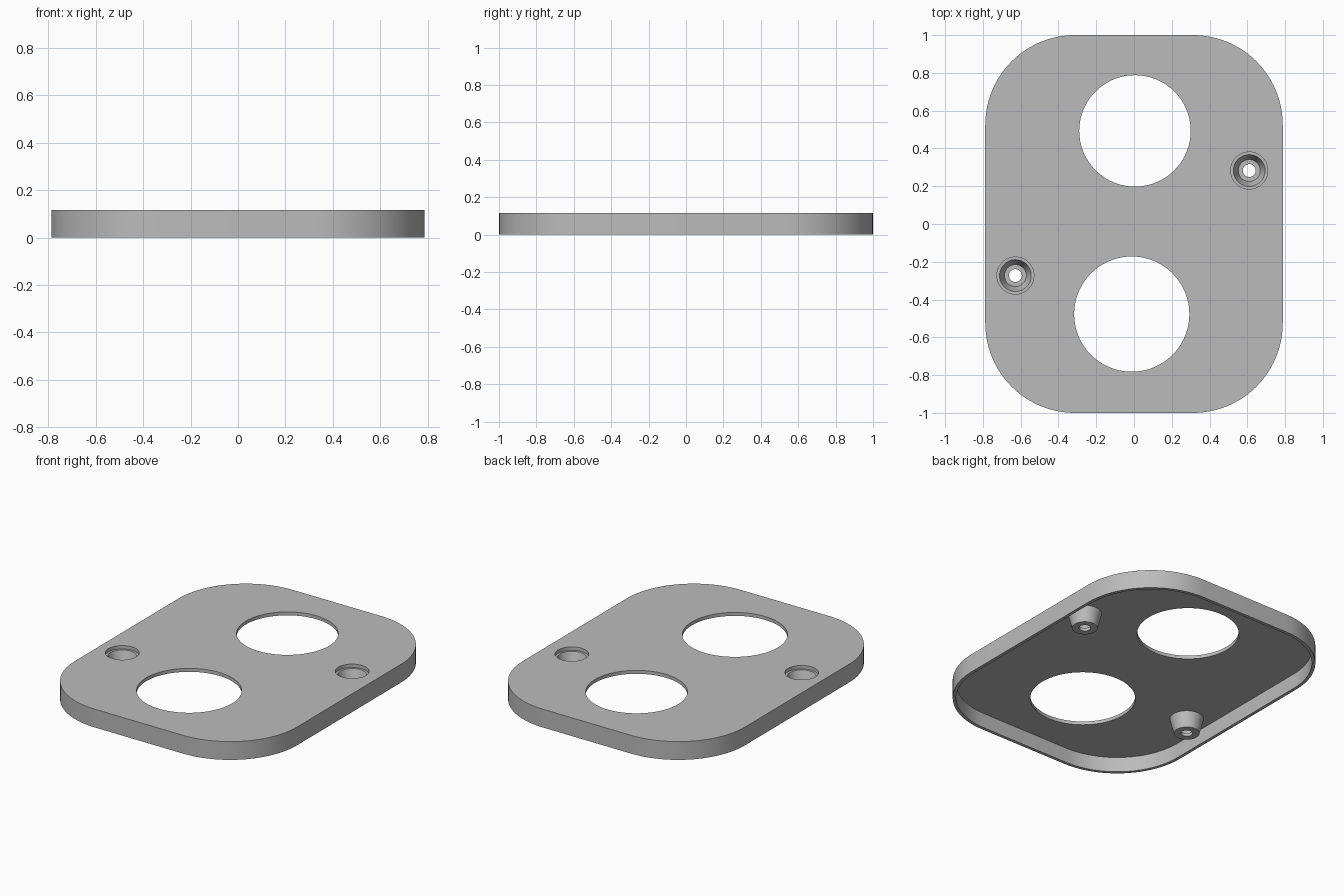
import bpy
import bmesh
from math import cos, sin, pi, tau, radians

if "Cube" in bpy.data.objects:
    bpy.data.objects.remove(bpy.data.objects["Cube"], do_unlink=True)

WIDTH, LENGTH, HEIGHT = 1.575, 2.0, 0.117
CORNER, WALL, PLATE_Z = 0.475, 0.02, 0.095
WINDOWS = [(0.005, 0.493, 0.295), (-0.012, -0.477, 0.305)]
SCREWS = [(0.61, 0.283), (-0.628, -0.273)]
RECESS = 0.098

grey = bpy.data.materials.new("plain grey")
grey.use_nodes = True
grey.diffuse_color = (0.5, 0.5, 0.5, 1)
grey.node_tree.nodes["Principled BSDF"].inputs["Base Color"].default_value = (0.5, 0.5, 0.5, 1)


def mesh_object(name, bm):
    bmesh.ops.recalc_face_normals(bm, faces=bm.faces)
    mesh = bpy.data.meshes.new(name)
    bm.to_mesh(mesh)
    bm.free()
    mesh.materials.append(grey)
    obj = bpy.data.objects.new(name, mesh)
    bpy.context.collection.objects.link(obj)
    return obj


def activate(obj):
    bpy.ops.object.select_all(action='DESELECT')
    obj.select_set(True)
    bpy.context.view_layer.objects.active = obj


def prism(name, outline, z0, z1):
    bm = bmesh.new()
    face = bm.faces.new([bm.verts.new((x, y, z0)) for x, y in outline])
    side = bmesh.ops.extrude_face_region(bm, geom=[face])["geom"]
    top = [v for v in side if isinstance(v, bmesh.types.BMVert)]
    bmesh.ops.translate(bm, verts=top, vec=(0, 0, z1 - z0))
    return mesh_object(name, bm)


def rounded_rect(inset, steps=24):
    r = CORNER - inset
    cx, cy = WIDTH / 2 - CORNER, LENGTH / 2 - CORNER
    points = []
    for q, (sx, sy) in enumerate([(1, 1), (-1, 1), (-1, -1), (1, -1)]):
        for i in range(steps + 1):
            a = (q + i / steps) * pi / 2
            points.append((sx * cx + r * cos(a), sy * cy + r * sin(a)))
    return points


def circle(x, y, r, steps=72):
    return [(x + r * cos(tau * i / steps), y + r * sin(tau * i / steps)) for i in range(steps)]


def cut(target, cutter):
    cutter.hide_render = True
    mod = target.modifiers.new("cut", 'BOOLEAN')
    mod.operation, mod.solver, mod.object = 'DIFFERENCE', 'EXACT', cutter
    activate(target)
    bpy.ops.object.modifier_apply(modifier=mod.name)
    bpy.data.objects.remove(cutter, do_unlink=True)


def smooth(obj):
    activate(obj)
    bpy.ops.object.shade_smooth_by_angle(angle=radians(30))


# Shallow cover, hollow underneath, with two large windows and two screw recesses
cover = prism("cover_plate", rounded_rect(0), 0, HEIGHT)
cut(cover, prism("cavity", rounded_rect(WALL), -0.1, PLATE_Z))
for x, y, r in WINDOWS + [(x, y, RECESS) for x, y in SCREWS]:
    cut(cover, prism("hole", circle(x, y, r), -0.1, 0.3))
smooth(cover)

# Tapered screw cups hanging below the recesses, each a turned closed profile
CUP = [(RECESS, PLATE_Z), (0.084, PLATE_Z), (0.058, 0.02),
       (0.034, 0.02), (0.034, 0), (0.074, 0)]
for name, (x, y) in zip(("left_screw_cup", "right_screw_cup"), SCREWS):
    bm = bmesh.new()
    rings = [[bm.verts.new((px, py, z)) for px, py in circle(x, y, r)] for r, z in CUP]
    for a, b in zip(rings, rings[1:] + rings[:1]):
        for i in range(len(a)):
            bm.faces.new((a[i - 1], a[i], b[i], b[i - 1]))
    smooth(mesh_object(name, bm))
